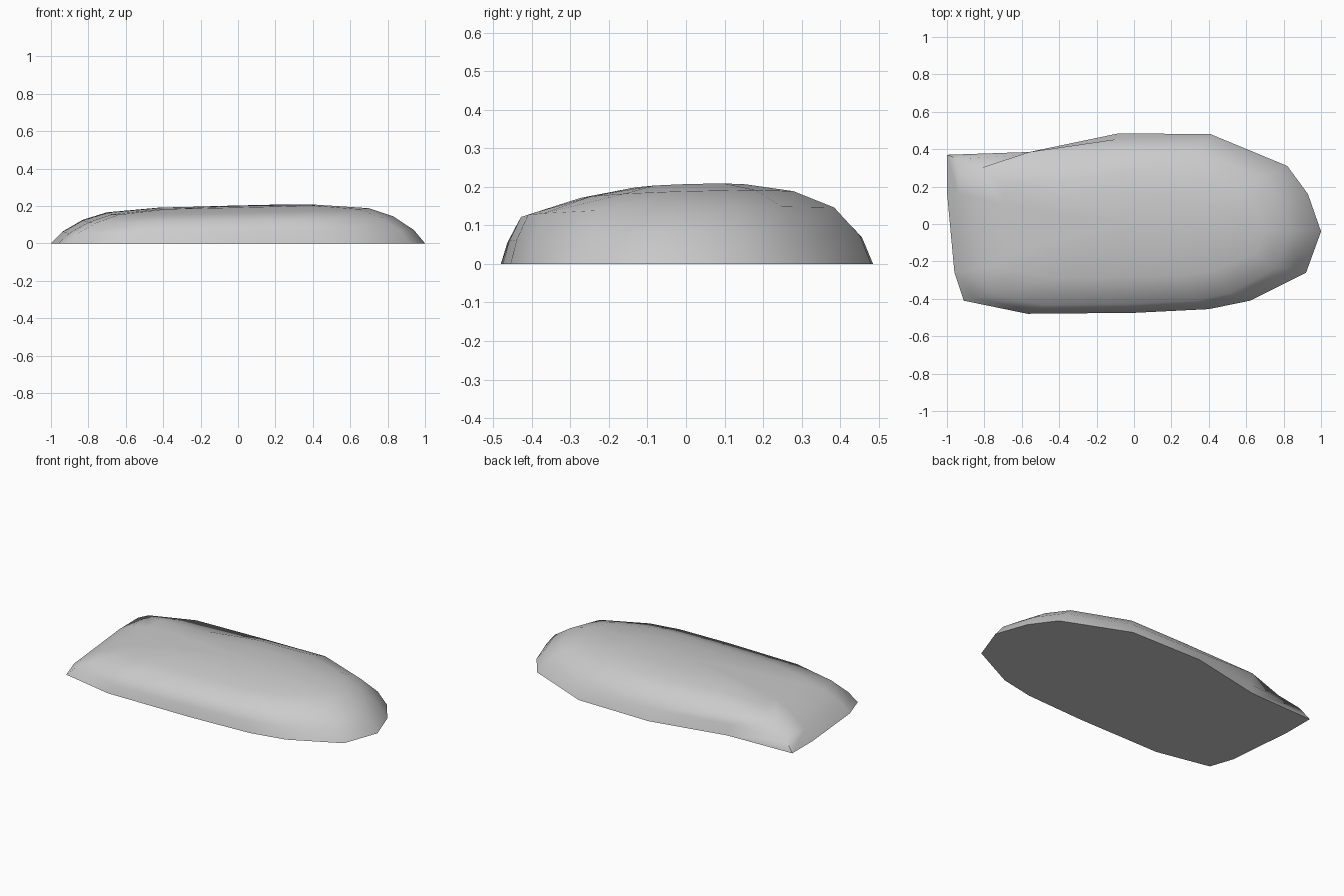
import bpy, bmesh, math

cube = bpy.data.objects.get("Cube")
if cube:
    bpy.data.objects.remove(cube, do_unlink=True)

# Stone colour
stone = bpy.data.materials.new("stone_grey")
stone.use_nodes = True
grey = (0.6, 0.6, 0.6, 1)
stone.diffuse_color = grey
stone.node_tree.nodes["Principled BSDF"].inputs["Base Color"].default_value = grey

# Footprint of the slab, counter-clockwise from the left end
outline = [(1, -.04), (.93, .16), (.82, .31), (.41, .48), (-.08, .485),
           (-.56, .385), (-1, .37), (-1, .17), (-.96, -.26), (-.91, -.41),
           (-.57, -.48), (0, -.475), (.4, -.455), (.62, -.41), (.92, -.26)]
ridge = 5  # footprint corner whose side rises straight up

# Stacked rings: x scale, front y scale, back y scale, height
rings = [(1, 1, 1, 0), (.94, .965, .94, .065), (.83, .9, .8, .132),
         (.7, .6, .58, .174), (.42, .32, .32, .197)]

bm = bmesh.new()
loops = []
for level, (sx, front, back, height) in enumerate(rings):
    loop = []
    for i, (x, y) in enumerate(outline):
        px, py = x * sx, y * (back if y > 0 else front)
        if i == ridge and level < 3:
            px, py = x, y - (.015 if level == 1 else 0)
        z = height * (1 + .12 * px + .18 * py)
        loop.append(bm.verts.new((px, py, z)))
    loops.append(loop)

# Flat base, sides and rounded top
bm.faces.new(list(reversed(loops[0])))
count = len(outline)
for low, high in zip(loops, loops[1:]):
    for i in range(count):
        j = (i + 1) % count
        bm.faces.new((low[i], low[j], high[j], high[i]))
peak = bm.verts.new((.05, 0, .202))
for i in range(count):
    bm.faces.new((loops[-1][i], loops[-1][(i + 1) % count], peak))
bmesh.ops.recalc_face_normals(bm, faces=bm.faces)

mesh = bpy.data.meshes.new("stone_slab")
bm.to_mesh(mesh)
bm.free()
mesh.materials.append(stone)
slab = bpy.data.objects.new("stone_slab", mesh)
bpy.context.collection.objects.link(slab)

# Smooth sides with a sharp rim around the base
bpy.ops.object.select_all(action='DESELECT')
slab.select_set(True)
bpy.context.view_layer.objects.active = slab
bpy.ops.object.shade_smooth_by_angle(angle=math.radians(70))
